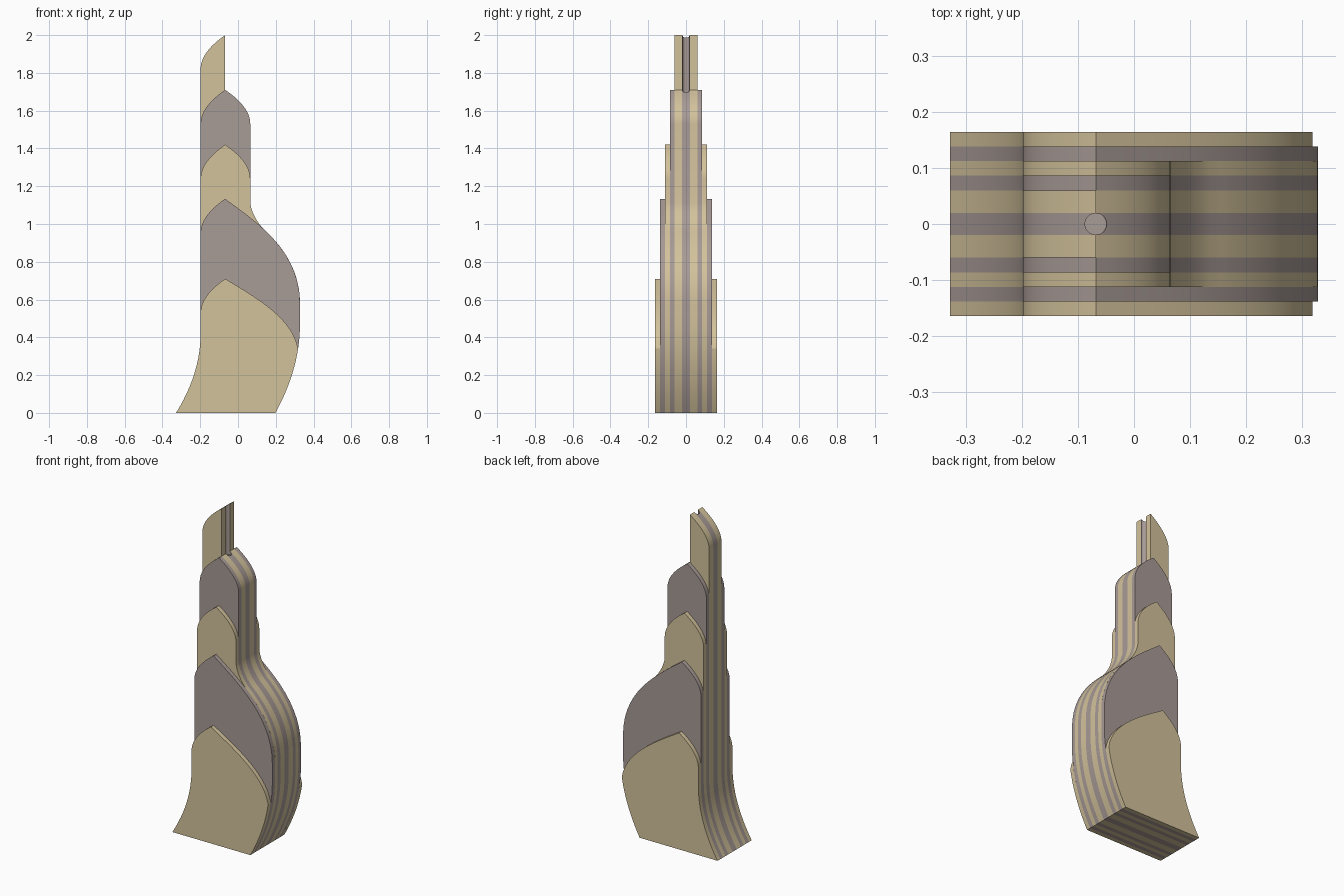
import bpy, bmesh, math
from mathutils import Vector

if "Cube" in bpy.data.objects:
    bpy.data.objects.remove(bpy.data.objects["Cube"])


def material(name, rgb):
    m = bpy.data.materials.new(name)
    m.diffuse_color = (*rgb, 1)
    m.use_nodes = True
    m.node_tree.nodes["Principled BSDF"].inputs["Base Color"].default_value = m.diffuse_color
    return m


TAN = material("warm tan", (0.65, 0.54, 0.33))
MAUVE = material("grey mauve", (0.39, 0.325, 0.305))
LEFT, PEAK_X, NECK, RIGHT = -0.198, -0.068, 0.065, 0.328


def bezier(*pts, start=0.0, steps=14):
    """Points along a Bezier of any degree, from t=start to t=1."""
    out = []
    for i in range(steps + 1):
        t = start + (1 - start) * i / steps
        p = [Vector(q) for q in pts]
        while len(p) > 1:
            p = [a.lerp(b, t) for a, b in zip(p, p[1:])]
        out.append(tuple(p[0]))
    return out


def flare(x_top, z_top, z_end, steps=12):
    """Side of the foot, sweeping from the ground up to vertical."""
    return [(x_top - 0.13 * (1 - z / z_top) ** 2, z)
            for z in (z_end * i / steps for i in range(steps + 1))]


def left_side(peak):
    """Foot, straight back and rounded shoulder up to the peak."""
    return flare(LEFT, 0.42, 0.42) + bezier(
        (LEFT, peak - 0.18), (LEFT, peak - 0.09), (PEAK_X, peak))


def right_shoulder(peak):
    return bezier((PEAK_X, peak), (NECK, peak - 0.09), (NECK, peak - 0.18))


HIP = ((PEAK_X, 1.133), (0.10, 1.01), (RIGHT, 0.86), (RIGHT, 0.58))
right_foot = flare(RIGHT, 0.47, 0.47)[::-1]
waist = (bezier((NECK, 1.11), (0.075, 1.04), (0.134, 0.9745), steps=8)
         + bezier(*HIP, start=0.38)[1:] + right_foot)

# outline of each layer, from outside to inside
low = left_side(0.71) + bezier((PEAK_X, 0.71), (0.10, 0.61), (0.29, 0.50), (0.318, 0.34))[1:] \
    + flare(RIGHT, 0.47, 0.34)[::-1][1:]
hip = left_side(1.133) + bezier(*HIP)[1:] + right_foot
mid = left_side(1.42) + right_shoulder(1.42)[1:] + waist
high = left_side(1.71) + right_shoulder(1.71)[1:] + waist
top = left_side(2.0) + right_shoulder(1.71) + waist


def slab(name, outline, y0, y1, mat):
    bm = bmesh.new()
    face = bm.faces.new([bm.verts.new((x, y0, z)) for x, z in outline])
    new = bmesh.ops.extrude_face_region(bm, geom=[face])["geom"]
    bmesh.ops.translate(bm, vec=(0, y1 - y0, 0),
                        verts=[v for v in new if isinstance(v, bmesh.types.BMVert)])
    bmesh.ops.recalc_face_normals(bm, faces=bm.faces)
    me = bpy.data.meshes.new(name)
    bm.to_mesh(me)
    bm.free()
    me.materials.append(mat)
    ob = bpy.data.objects.new(name, me)
    bpy.context.collection.objects.link(ob)
    return ob


def smooth(ob):
    bpy.ops.object.select_all(action='DESELECT')
    ob.select_set(True)
    bpy.context.view_layer.objects.active = ob
    bpy.ops.object.shade_smooth_by_angle(angle=math.radians(20))


# paired layers on both sides of the core
for name, outline, y0, y1, mat in (
        ("outer_layer", low, 0.138, 0.164, TAN),
        ("hip_layer", hip, 0.112, 0.138, MAUVE),
        ("middle_layer", mid, 0.086, 0.112, TAN),
        ("shoulder_layer", high, 0.060, 0.086, MAUVE),
        ("tip_layer", top, 0.020, 0.060, TAN)):
    for side, s in (("front", -1), ("back", 1)):
        smooth(slab(f"{name}_{side}", outline, s * y0, s * y1, mat))

# core layer with a round socket sunk from the tip
core = slab("core_layer", top, -0.020, 0.020, MAUVE)
bpy.ops.mesh.primitive_cylinder_add(vertices=32, radius=0.0192, depth=0.5,
                                    location=(PEAK_X, 0, 1.69 + 0.25))
cutter = bpy.context.object
cutter.name = "socket_cutter"
cutter.data.materials.append(MAUVE)
mod = core.modifiers.new("socket", 'BOOLEAN')
mod.object, mod.operation, mod.solver = cutter, 'DIFFERENCE', 'EXACT'
bpy.ops.object.select_all(action='DESELECT')
core.select_set(True)
bpy.context.view_layer.objects.active = core
bpy.ops.object.modifier_apply(modifier="socket")
bpy.data.objects.remove(cutter)
smooth(core)
